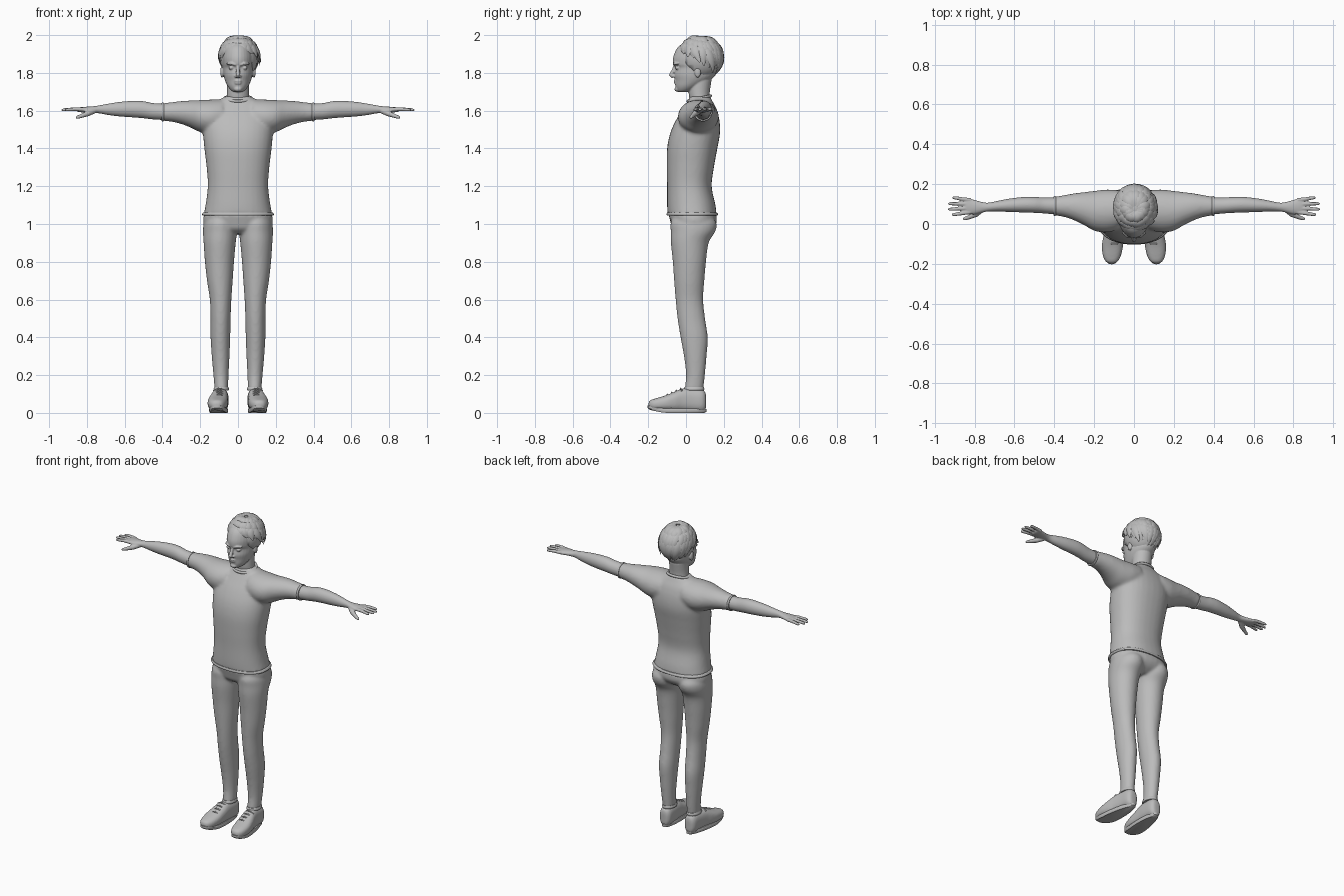
import bpy, bmesh, math, random
from mathutils import Vector

random.seed(4)
BOTH, ONE = (1, -1), (1,)
TAU = math.tau

if "Cube" in bpy.data.objects:
    bpy.data.objects.remove(bpy.data.objects["Cube"], do_unlink=True)

grey = bpy.data.materials.new("plain grey")
grey.use_nodes = True
grey.diffuse_color = (0.5, 0.5, 0.5, 1)
grey.node_tree.nodes["Principled BSDF"].inputs["Base Color"].default_value = (0.5, 0.5, 0.5, 1)


def skin(bm, rings):
    """Bridge rings of points with quads and cap both ends."""
    loops = [[bm.verts.new(p) for p in ring] for ring in rings]
    n = len(loops[0])
    for a, b in zip(loops, loops[1:]):
        for i in range(n):
            j = (i + 1) % n
            bm.faces.new((a[i], a[j], b[j], b[i]))
    bm.faces.new(loops[0])
    bm.faces.new(loops[-1])


def smooth_rows(rows, steps=5):
    """Catmull-Rom interpolation of a table of section rows."""
    out = []
    for i in range(len(rows) - 1):
        p0, p1, p2, p3 = (rows[max(0, min(len(rows) - 1, i + k))] for k in (-1, 0, 1, 2))
        for s in range(steps):
            t = s / steps
            out.append([b + (c - a) * t / 2 + (a - 2.5 * b + 2 * c - d / 2) * t * t
                        + (1.5 * (b - c) + (d - a) / 2) * t ** 3
                        for a, b, c, d in zip(p0, p1, p2, p3)])
    return out + [list(rows[-1])]


def loft(bm, axis, rows, sides=ONE, power=1.0, n=32):
    """Rows: position on axis, two centre values, two radii."""
    u, v = (axis + 1) % 3, (axis + 2) % 3
    for side in sides:
        rings = []
        for pos, cu, cv, ru, rv in smooth_rows(rows):
            ring = []
            for i in range(n):
                c, s = math.cos(TAU * i / n), math.sin(TAU * i / n)
                p = Vector()
                p[axis] = pos
                p[u] = cu + ru * math.copysign(abs(c) ** power, c)
                p[v] = cv + rv * math.copysign(abs(s) ** power, s)
                p.x *= side
                ring.append(p)
            rings.append(ring)
        skin(bm, rings)


def tube(bm, points, widths, flat=1.0, ups=None, sides=ONE, n=10):
    """Sweep a tapering oval along points; ups are the thin directions."""
    for side in sides:
        rings = []
        for i, p in enumerate(points):
            p = Vector(p)
            d = Vector(points[min(i + 1, len(points) - 1)]) - Vector(points[max(i - 1, 0)])
            up = Vector(ups[i]) if ups else Vector((0, 0.2, 1))
            across = d.cross(up).normalized()
            up = across.cross(d).normalized()
            ring = [p + widths[i] * (across * math.cos(TAU * k / n) + up * flat * math.sin(TAU * k / n))
                    for k in range(n)]
            rings.append([(q.x * side, q.y, q.z) for q in ring])
        skin(bm, rings)


def ball(bm, centre, radii, sides=ONE):
    for side in sides:
        made = bmesh.ops.create_uvsphere(bm, u_segments=20, v_segments=12, radius=1)["verts"]
        for v in made:
            v.co = [(c + r * x) for c, r, x in zip(centre, radii, v.co)]
            v.co.x *= side


def finish(name, bm, voxel=None, relax=3, angle=60):
    """Turn the parts into one object, fused by remeshing when voxel is set."""
    bmesh.ops.recalc_face_normals(bm, faces=bm.faces)
    mesh = bpy.data.meshes.new(name)
    bm.to_mesh(mesh)
    bm.free()
    mesh.materials.append(grey)
    obj = bpy.data.objects.new(name, mesh)
    bpy.context.collection.objects.link(obj)
    bpy.ops.object.select_all(action="DESELECT")
    obj.select_set(True)
    bpy.context.view_layer.objects.active = obj
    if voxel:
        fuse = obj.modifiers.new("fuse", "REMESH")
        fuse.mode, fuse.voxel_size = "VOXEL", voxel
        soft = obj.modifiers.new("soften", "SMOOTH")
        soft.factor, soft.iterations = 0.5, relax
        for m in ("fuse", "soften"):
            bpy.ops.object.modifier_apply(modifier=m)
    bpy.ops.object.shade_smooth_by_angle(angle=math.radians(angle))
    return obj


# Shirt: torso and sleeves fused, with hem and collar
bm = bmesh.new()
loft(bm, 2, [(1.045, 0, .033, .183, .13), (1.1, 0, .028, .172, .128), (1.2, 0, .018, .16, .118),
             (1.3, 0, .023, .166, .125), (1.4, 0, .033, .178, .133), (1.48, 0, .048, .185, .132),
             (1.55, 0, .062, .185, .115), (1.61, 0, .073, .165, .088),
             (1.65, 0, .075, .11, .065), (1.675, 0, .073, .07, .055)], power=.88)
loft(bm, 0, [(.08, .07, 1.575, .1, .085), (.14, .065, 1.567, .108, .092), (.2, .066, 1.571, .1, .085),
             (.25, .077, 1.582, .083, .072), (.3, .086, 1.59, .068, .061),
             (.35, .09, 1.593, .055, .052), (.4, .09, 1.593, .047, .047)], BOTH)
finish("shirt", bm, .009, 8)

bm = bmesh.new()
loft(bm, 2, [(1.045, 0, .033, .187, .134), (1.052, 0, .033, .19, .136), (1.062, 0, .032, .184, .132)],
     power=.88, n=48)
loft(bm, 0, [(.392, .09, 1.593, .048, .048), (.398, .09, 1.593, .05, .05), (.404, .09, 1.593, .048, .048)], BOTH)
finish("shirt_hems", bm)

bm = bmesh.new()
ring = [(.072 * math.cos(a), .07 + .06 * math.sin(a), 1.664 + .014 * math.sin(a))
        for a in (TAU * i / 40 for i in range(41))]
tube(bm, ring, [.008] * 41)
finish("collar", bm)

# Trousers
bm = bmesh.new()
loft(bm, 2, [(.95, 0, .03, .1, .07), (.975, 0, .035, .165, .105), (1.01, 0, .04, .184, .122),
             (1.055, 0, .033, .18, .127)], power=.9)
loft(bm, 2, [(.125, .088, .042, .036, .05), (.2, .09, .05, .04, .05), (.3, .092, .049, .047, .06),
             (.4, .093, .043, .052, .072), (.5, .092, .028, .053, .073), (.6, .092, .018, .057, .073),
             (.7, .096, .017, .068, .08), (.8, .098, .018, .077, .088), (.9, .097, .02, .085, .1),
             (.96, .095, .037, .09, .118), (1.0, .094, .04, .088, .122), (1.03, .09, .038, .08, .11)], BOTH)
finish("trousers", bm, .008, 6)

bm = bmesh.new()
loft(bm, 2, [(.118, .088, .042, .038, .052), (.126, .088, .042, .041, .055), (.137, .088, .043, .037, .051)], BOTH)
finish("trouser_cuffs", bm)

# Shoes with soles, tongues and laces
bm = bmesh.new()
loft(bm, 1, [(-.198, .042, .112, .012, .012), (-.188, .044, .112, .023, .03), (-.16, .046, .111, .031, .045),
             (-.11, .052, .108, .04, .053), (-.06, .06, .103, .052, .05), (-.02, .068, .097, .06, .045),
             (.03, .068, .092, .062, .042), (.08, .065, .09, .06, .039),
             (.1, .062, .09, .05, .028), (.106, .06, .09, .03, .014)], BOTH, power=.8)
finish("shoes", bm, .006, 3)

bm = bmesh.new()
for side in BOTH:
    rings = []
    for grow, lift in ((.96, 0), (1.03, .006), (1.03, .02), (.97, .024)):
        ring = []
        for i in range(40):
            c, s = math.cos(TAU * i / 40), math.sin(TAU * i / 40)
            y = -.047 + .151 * s * grow
            ring.append((side * (.1 - .08 * (y + .047) + (.046 - .009 * s) * grow * math.copysign(abs(c) ** .8, c)),
                         y, lift + .6 * max(0, -.1 - y) ** 1.5))
        rings.append(ring)
    skin(bm, rings)
finish("shoe_soles", bm, angle=40)

bm = bmesh.new()
for k in range(4):
    y, z = -.1 + .024 * k, .095 + .0105 * k
    tube(bm, [(.075, y + .006, z - .008), (.09, y, z + .002), (.105, y, z + .003), (.13, y + .006, z - .01)],
         [.004] * 4, sides=BOTH)
finish("shoe_laces", bm)

# Arms with hands
bm = bmesh.new()
loft(bm, 0, [(.38, .09, 1.593, .043, .043), (.45, .093, 1.597, .04, .043), (.5, .096, 1.605, .04, .045),
             (.55, .097, 1.608, .039, .044), (.62, .094, 1.608, .034, .039), (.68, .09, 1.607, .027, .031),
             (.73, .085, 1.607, .022, .022), (.76, .084, 1.606, .026, .018), (.8, .085, 1.605, .036, .016),
             (.835, .089, 1.605, .04, .013), (.85, .09, 1.605, .034, .01)], BOTH)
for y, tip_x, tip_y in ((.059, .915, .047), (.08, .934, .074), (.1, .933, .102), (.12, .912, .132)):
    tube(bm, [(.82, y, 1.606), (.86, y * .6 + tip_y * .4, 1.608), (tip_x - .012, tip_y, 1.605), (tip_x, tip_y, 1.603)],
         [.0105, .01, .0085, .005], sides=BOTH)
tube(bm, [(.76, .075, 1.6), (.795, .048, 1.585), (.83, .033, 1.572), (.85, .026, 1.565), (.858, .024, 1.562)],
     [.015, .015, .011, .009, .005], sides=BOTH)
finish("arms_and_hands", bm, .004, 3)

# Head: skull, neck and facial features fused
bm = bmesh.new()
loft(bm, 2, [(1.698, 0, -.018, .02, .022), (1.708, 0, -.006, .037, .044), (1.73, 0, .012, .055, .068),
             (1.76, 0, .035, .069, .093), (1.79, 0, .047, .077, .11), (1.826, 0, .054, .079, .111),
             (1.848, 0, .056, .082, .125), (1.89, 0, .06, .083, .126),
             (1.94, 0, .066, .07, .105), (1.975, 0, .07, .035, .05)])
loft(bm, 2, [(1.61, 0, .075, .08, .05), (1.66, 0, .072, .062, .053), (1.7, 0, .07, .058, .056),
             (1.76, 0, .075, .058, .06)])
tube(bm, [(0, -.055, 1.845), (0, -.068, 1.81), (0, -.08, 1.788), (0, -.07, 1.776)],
     [.008, .01, .012, .008], ups=[(0, -1, 0)] * 4)
ball(bm, (.011, -.063, 1.782), (.008, .01, .007), BOTH)
ball(bm, (0, -.045, 1.714), (.022, .016, .014))
ball(bm, (.036, -.045, 1.826), (.014, .013, .009), BOTH)
tube(bm, [(.012, -.064, 1.842), (.035, -.062, 1.85), (.06, -.042, 1.846)], [.005, .007, .004], sides=BOTH)
for z, y in ((1.757, -.058), (1.746, -.056)):
    tube(bm, [(-.025, y + .012, z - .002), (-.01, y, z), (.01, y, z), (.025, y + .012, z - .002)],
         [.003, .007, .007, .003])
ball(bm, (.085, .062, 1.805), (.009, .017, .03), BOTH)
finish("head_and_neck", bm, .004, 2)

# Hair: a sloped cap covered by overlapping swept locks
centre, size = Vector((.005, .076, 1.875)), Vector((.1, .113, .113))


def scalp(azimuth, lift, scale=1.0):
    d = Vector((math.sin(azimuth) * math.cos(lift), -math.cos(azimuth) * math.cos(lift), math.sin(lift)))
    return centre + scale * size * d, d


bm = bmesh.new()
ball(bm, centre, size)
bmesh.ops.bisect_plane(bm, geom=bm.verts[:] + bm.edges[:] + bm.faces[:], plane_co=(0, -.06, 1.9),
                       plane_no=(0, -.66, -.75), clear_outer=True)
bmesh.ops.holes_fill(bm, edges=bm.edges)
finish("hair_cap", bm)

bm = bmesh.new()
for row, (reach, count) in enumerate(((.45, 16), (.72, 24), (1.0, 34))):
    for k in range(count):
        az = TAU * (k + random.uniform(-.3, .3)) / count
        front = math.cos(az)
        low = math.radians(-18 + 34 * front if front > 0 else -18 + 30 * front)
        low = 1.3 - (1.3 - low) * reach * random.uniform(.92, 1.04)
        high = 1.45 - .3 * row
        swirl = random.uniform(.1, .5) * (-1 if math.sin(az) < .25 else 1)
        flick = random.uniform(.0, .06) + (.1 if math.sin(az) > .7 and row > 1 and k % 2 else 0)
        pts, ups, wide = [], [], []
        for s in range(9):
            t = s / 8
            p, d = scalp(az + swirl * (t - .5), high + (low - high) * t,
                         1.0 + .07 * math.sin(math.pi * min(1, t * 1.1)) * (1.2 - .2 * row) + flick * t * t)
            pts.append(p)
            ups.append(d)
            wide.append(.003 + random.uniform(.019, .022) * math.sin(math.pi * (.2 + .78 * t)))
        tube(bm, pts, wide, flat=.32, ups=ups, n=8)
finish("hair_locks", bm, angle=35)
